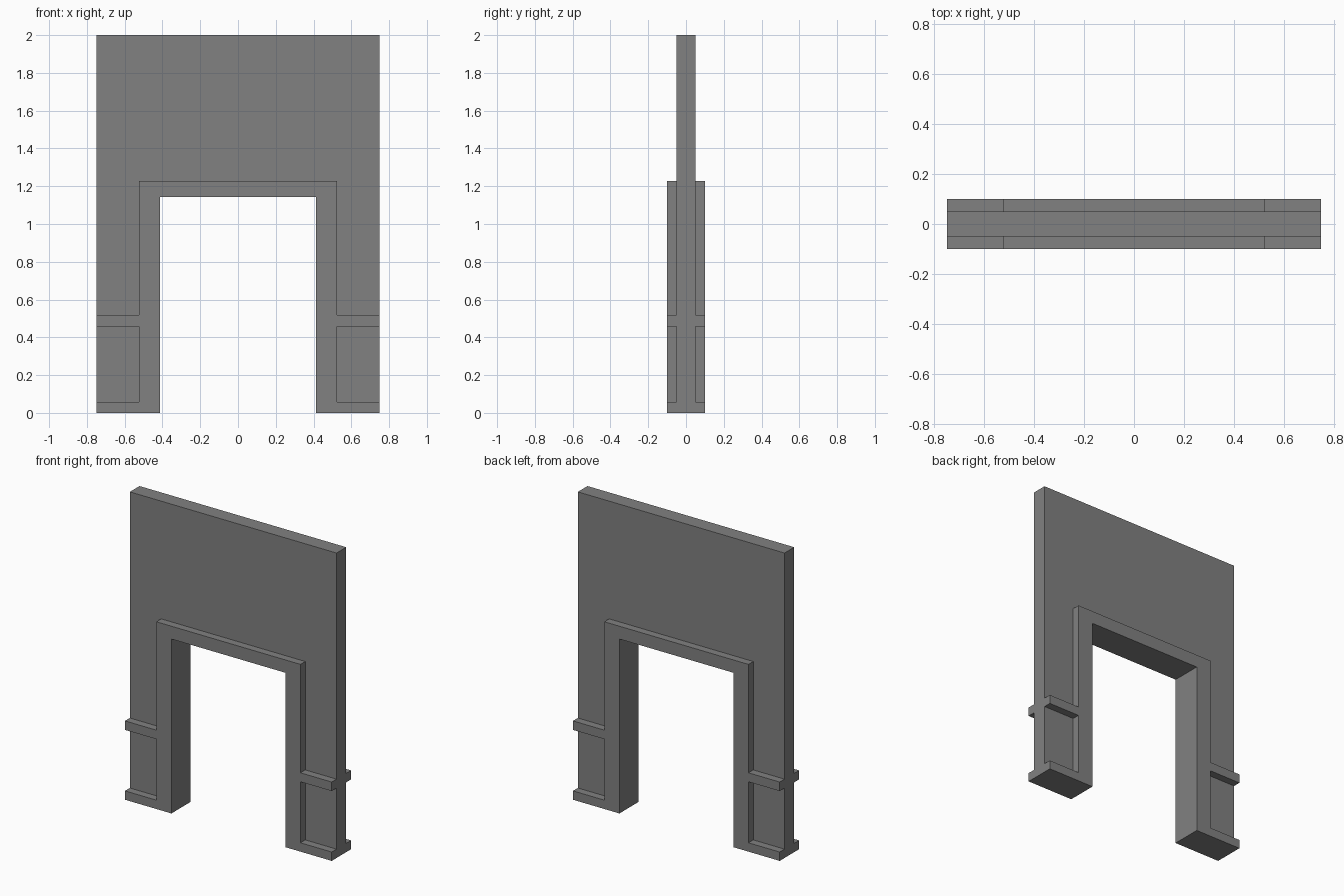
import bpy, bmesh
from math import radians

if "Cube" in bpy.data.objects:
    bpy.data.objects.remove(bpy.data.objects["Cube"])

HALF_W, TRIM_X, OPEN_X = 0.75, 0.523, 0.413   # wall edge, trim outer edge, opening edge
TOP, TRIM_TOP, OPEN_TOP = 2.0, 1.228, 1.144


def extrude_mirrored(name, right_half, half_depth):
    """Extrude an outline in XZ, given as its right half and mirrored in x."""
    outline = right_half + [(-x, z) for x, z in reversed(right_half)]
    bm = bmesh.new()
    face = bm.faces.new([bm.verts.new((x, -half_depth, z)) for x, z in outline])
    ext = bmesh.ops.extrude_face_region(bm, geom=[face])["geom"]
    moved = [v for v in ext if isinstance(v, bmesh.types.BMVert)]
    bmesh.ops.translate(bm, verts=moved, vec=(0, 2 * half_depth, 0))
    bmesh.ops.recalc_face_normals(bm, faces=bm.faces)
    mesh = bpy.data.meshes.new(name)
    bm.to_mesh(mesh)
    bm.free()
    obj = bpy.data.objects.new(name, mesh)
    bpy.context.collection.objects.link(obj)
    return obj


# Thin wall with the doorway opening
wall = extrude_mirrored("doorway_wall", [
    (OPEN_X, OPEN_TOP), (OPEN_X, 0), (HALF_W, 0), (HALF_W, TOP)], 0.05)

# Thick door casing with baseboard and chair rail running to the wall ends
trim = extrude_mirrored("door_trim", [
    (OPEN_X, OPEN_TOP), (OPEN_X, 0), (HALF_W, 0), (HALF_W, 0.058),
    (TRIM_X, 0.058), (TRIM_X, 0.458), (HALF_W, 0.458), (HALF_W, 0.517),
    (TRIM_X, 0.517), (TRIM_X, TRIM_TOP)], 0.10)

# Merge wall and trim into one solid
union = wall.modifiers.new("merge_trim", "BOOLEAN")
union.operation = "UNION"
union.solver = "EXACT"
union.object = trim
bpy.context.view_layer.objects.active = wall
bpy.ops.object.modifier_apply(modifier=union.name)
bpy.data.objects.remove(trim)

# Clean up coplanar splits left by the merge
bm = bmesh.new()
bm.from_mesh(wall.data)
bmesh.ops.remove_doubles(bm, verts=bm.verts, dist=1e-5)
bmesh.ops.dissolve_limit(bm, angle_limit=radians(1), verts=bm.verts, edges=bm.edges)
bm.to_mesh(wall.data)
bm.free()

# Dark grey plaster
plaster = bpy.data.materials.new("dark_grey")
plaster.diffuse_color = (0.22, 0.22, 0.22, 1)
plaster.use_nodes = True
plaster.node_tree.nodes["Principled BSDF"].inputs["Base Color"].default_value = plaster.diffuse_color
wall.data.materials.clear()
wall.data.materials.append(plaster)
for poly in wall.data.polygons:
    poly.material_index = 0
